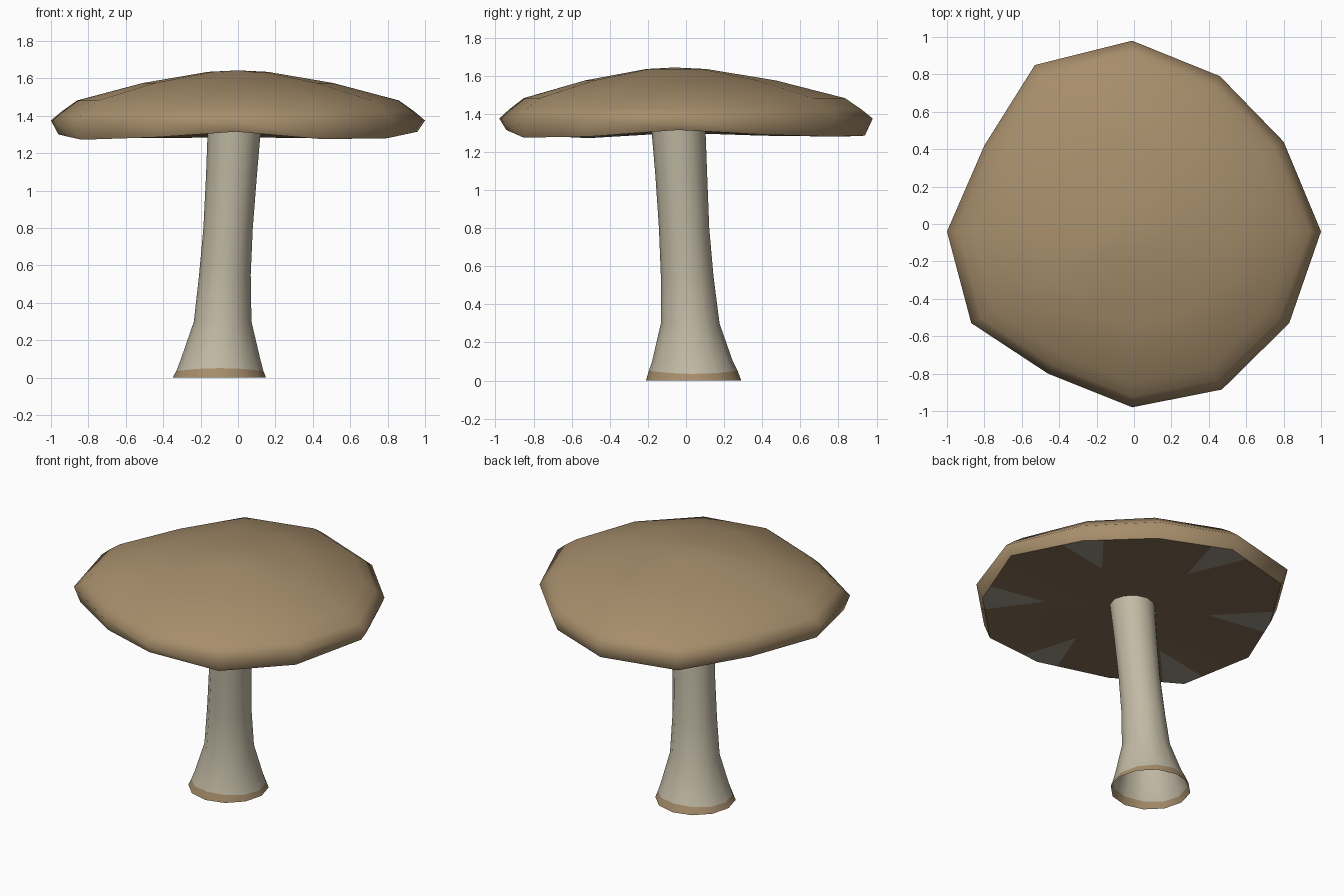
import bpy
import bmesh
from math import sin, cos, tau, radians
from mathutils import Vector

cube = bpy.data.objects.get("Cube")
if cube:
    bpy.data.objects.remove(cube, do_unlink=True)


def material(name, rgb):
    m = bpy.data.materials.new(name)
    m.use_nodes = True
    m.diffuse_color = (*rgb, 1)
    bsdf = m.node_tree.nodes["Principled BSDF"]
    bsdf.inputs["Base Color"].default_value = (*rgb, 1)
    bsdf.inputs["Roughness"].default_value = 0.9
    return m


tan = material("cap tan", (0.385, 0.27, 0.148))
cream = material("stem cream", (0.54, 0.49, 0.375))
brown = material("gill brown", (0.235, 0.16, 0.09))
grey = material("gill grey", (0.35, 0.315, 0.25))


def finish(name, bm, mats, angle):
    me = bpy.data.meshes.new(name)
    bm.to_mesh(me)
    bm.free()
    for m in mats:
        me.materials.append(m)
    ob = bpy.data.objects.new(name, me)
    bpy.context.collection.objects.link(ob)
    bpy.ops.object.select_all(action="DESELECT")
    ob.select_set(True)
    bpy.context.view_layer.objects.active = ob
    bpy.ops.object.shade_smooth_by_angle(angle=radians(angle))


def bridge(bm, a, b, mat=0):
    n = len(a)
    for i in range(n):
        j = (i + 1) % n
        bm.faces.new((a[i], a[j], b[j], b[i])).material_index = mat


# Uneven twelve-sided cap outline, clockwise from the back
outline = [(-.01, .98), (.46, .79), (.8, .44), (1, -.04), (.83, -.53), (.47, -.885),
           (-.01, -.98), (-.46, -.8), (-.87, -.53), (-1, -.04), (-.8, .42), (-.53, .85)]
lip_z = [1.285, 1.28, 1.29, 1.315, 1.28, 1.275, 1.315, 1.285, 1.272, 1.30, 1.285, 1.28]
centre = Vector((0, -.06, 0))


def cap_point(i, scale, z):
    p = centre.lerp(Vector((*outline[i], 0)), scale)
    p.z = z
    return p


count = len(outline)
lip = [cap_point(i, .96, lip_z[i]) for i in range(count)]

# Cap: lip, rim and rounded crown
bm = bmesh.new()
rings = [[bm.verts.new(p) for p in lip]]
for scale, z in ((1, 1.375), (.94, 1.425), (.86, 1.482), (.51, 1.575), (.16, 1.635)):
    rings.append([bm.verts.new(cap_point(i, scale, z)) for i in range(count)])
for a, b in zip(rings, rings[1:]):
    bridge(bm, a, b)
apex = bm.verts.new((0, centre.y, 1.643))
for i in range(count):
    bm.faces.new((rings[-1][i], rings[-1][(i + 1) % count], apex))
bmesh.ops.recalc_face_normals(bm, faces=bm.faces)
finish("cap", bm, [tan], 100)

# Gills: brown underside with a grey wedge at every second corner
bm = bmesh.new()
hub = bm.verts.new((0, centre.y, 1.32))
corners = [bm.verts.new(p) for p in lip]
for i in range(0, count, 2):
    tip = bm.verts.new(hub.co.lerp(lip[i], .57))
    for j in (i - 1, i + 1):
        edge = bm.verts.new(lip[i].lerp(lip[j], .28))
        bm.faces.new((tip, corners[i], edge)).material_index = 1
        bm.faces.new((hub, tip, edge, corners[j]))
for f in bm.faces:
    f.normal_update()
    if f.normal.z > 0:
        f.normal_flip()
finish("gills", bm, [brown, grey], 30)

# Stem: leaning hollow tube, flared at the foot with a wavy tan band
sections = [(-.10, .04, .25, 0), (-.097, .038, .233, .043), (-.093, .034, .212, .1),
            (-.082, .022, .154, .3), (-.07, .006, .138, .55), (-.053, -.01, .132, .8),
            (-.035, -.025, .136, 1.08), (-.02, -.04, .142, 1.325)]
sides = 12
bm = bmesh.new()
rings = []
for level, (x, y, r, z) in enumerate(sections):
    ring = []
    for k in range(sides):
        a = tau * k / sides
        wave = -.008 * cos(2 * a) if level == 1 else 0
        ring.append(bm.verts.new((x + r * cos(a), y + r * sin(a), z + wave)))
    rings.append(ring)
for level, (a, b) in enumerate(zip(rings, rings[1:])):
    bridge(bm, a, b, 1 if level == 0 else 0)
finish("stem", bm, [cream, tan], 60)
